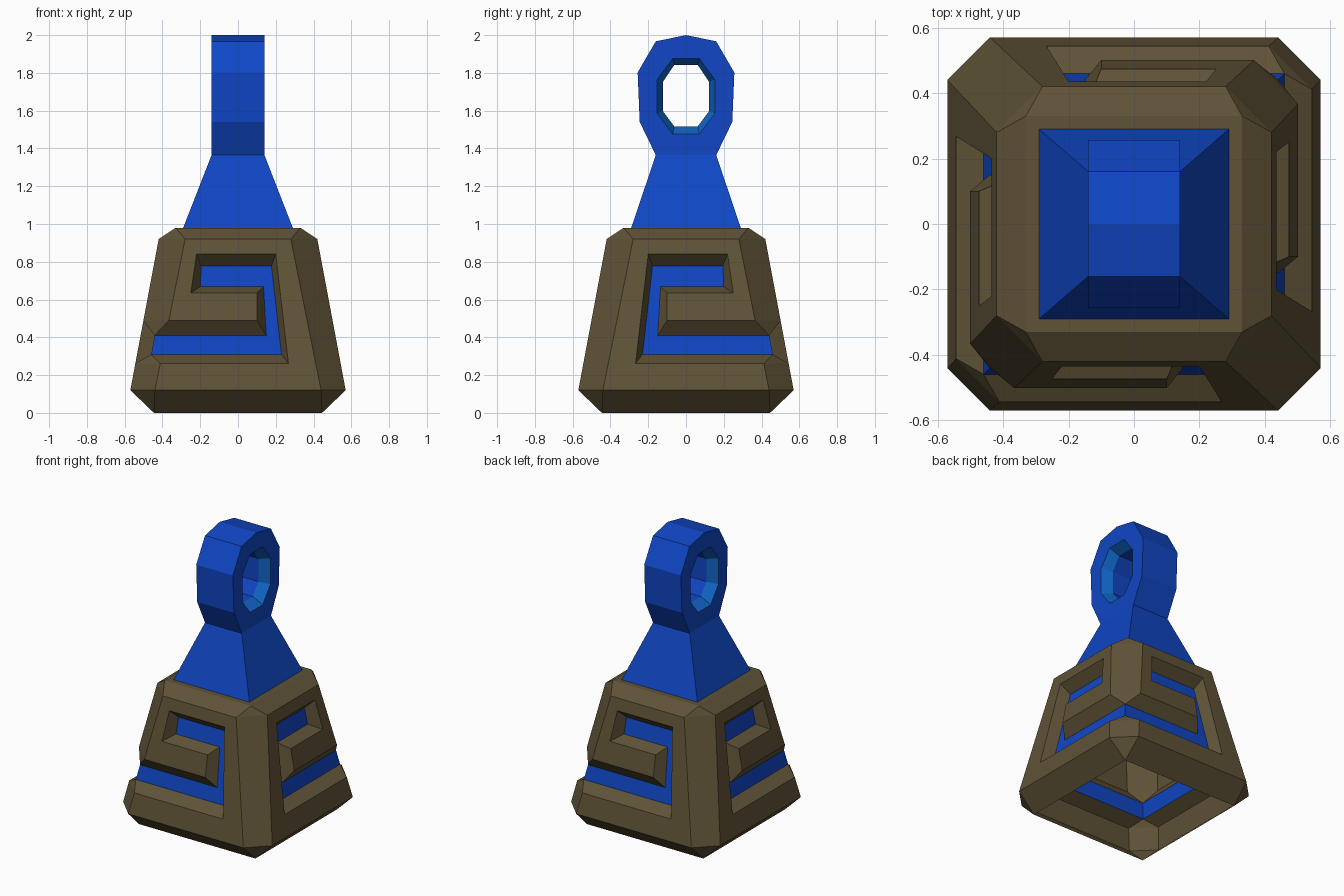
import bpy
import bmesh

cube = bpy.data.objects.get("Cube")
if cube:
    bpy.data.objects.remove(cube, do_unlink=True)


def material(name, rgb):
    m = bpy.data.materials.new(name)
    m.use_nodes = True
    m.diffuse_color = (*rgb, 1)
    bsdf = m.node_tree.nodes["Principled BSDF"]
    bsdf.inputs["Base Color"].default_value = (*rgb, 1)
    bsdf.inputs["Roughness"].default_value = 0.7
    return m


BROWN = material("dark bronze", (0.115, 0.086, 0.038))
BLUE = material("royal blue", (0.005, 0.062, 0.56))
LIGHT = material("light blue", (0.005, 0.13, 0.56))


def add_face(bm, points, mat=0):
    f = bm.faces.new([bm.verts.new(p) for p in points])
    f.material_index = mat


def finish(bm, name, mats):
    bmesh.ops.remove_doubles(bm, verts=bm.verts, dist=0.0005)
    bmesh.ops.recalc_face_normals(bm, faces=bm.faces)
    mesh = bpy.data.meshes.new(name)
    bm.to_mesh(mesh)
    bm.free()
    for m in mats:
        mesh.materials.append(m)
    obj = bpy.data.objects.new(name, mesh)
    bpy.context.collection.objects.link(obj)
    return obj


# Sloped body: depth of a side and half width of its flat panel at height z
LOW, HIGH, TOP = 0.12, 0.92, 0.98
FOOT, CROWN, NECK = 0.445, 0.33, 0.29
INSET = 0.075


def depth(z):
    return 0.57 - 0.1875 * (z - LOW)


def width(z):
    return 0.44 - 0.2 * (z - LOW)


# Four sides, mirrored over one diagonal and turned half round
SIDES = [
    lambda u, d, z: (u, -d, z),
    lambda u, d, z: (-d, u, z),
    lambda u, d, z: (-u, d, z),
    lambda u, d, z: (d, -u, z),
]

# Hooked channel: rim on the panel, and its floor
RIM = [(-width(0.49), 0.49), (0.10, 0.49), (0.10, 0.635), (-0.25, 0.635),
       (-0.22, 0.84), (0.20, 0.84), (0.267, 0.262), (-width(0.262), 0.262)]
FLOOR = [(INSET - depth(0.41), 0.41), (0.15, 0.41), (0.135, 0.668), (-0.20, 0.668),
         (-0.195, 0.778), (0.177, 0.778), (0.23, 0.31), (INSET - depth(0.31), 0.31)]

bm = bmesh.new()
for side in SIDES:
    def rim(p):
        return side(p[0], depth(p[1]), p[1])

    def floor(p):
        return side(p[0], depth(p[1]) - INSET, p[1])

    # Panel, channel walls and channel floor
    panel = [(-width(LOW), LOW), (width(LOW), LOW), (width(HIGH), HIGH), (-width(HIGH), HIGH)]
    add_face(bm, [rim(p) for p in panel + RIM])
    for i in range(len(RIM) - 1):
        add_face(bm, [rim(RIM[i]), rim(RIM[i + 1]), floor(FLOOR[i + 1]), floor(FLOOR[i])])
    add_face(bm, [floor(p) for p in FLOOR], 1)

    # Bevels to the foot and crown, and the flat crown border
    for z, end, end_z in ((LOW, FOOT, 0), (HIGH, CROWN, TOP)):
        add_face(bm, [rim((-width(z), z)), rim((width(z), z)),
                      side(end, end, end_z), side(-end, end, end_z)])
    add_face(bm, [side(-CROWN, CROWN, TOP), side(CROWN, CROWN, TOP),
                  side(NECK, NECK, TOP), side(-NECK, NECK, TOP)])

# Bevelled corners: two are whole, two are crossed by the channel
for turn in (1, -1):
    for sx in (-1, 1):
        def pair(z):
            return [(sx * turn * width(z), -turn * depth(z), z),
                    (sx * turn * depth(z), -turn * width(z), z)]

        def tip(d, z):
            return (sx * turn * d, -turn * d, z)

        def strip(z0, z1):
            add_face(bm, pair(z0) + pair(z1)[::-1])

        add_face(bm, pair(LOW) + [tip(FOOT, 0)])
        add_face(bm, pair(HIGH) + [tip(CROWN, TOP)])
        if sx > 0:
            strip(LOW, HIGH)
        else:
            strip(LOW, 0.262)
            strip(0.49, HIGH)
            add_face(bm, pair(0.262) + [tip(depth(0.31) - INSET, 0.31)])
            add_face(bm, pair(0.49) + [tip(depth(0.41) - INSET, 0.41)])
finish(bm, "body", [BROWN, BLUE])

# Hanger: tapered neck carrying a loop with a bevelled eight-sided eye
HALF, WAIST, SHOULDER = 0.14, 0.16, 1.365
bm = bmesh.new()
base = [(-NECK, -NECK), (NECK, -NECK), (NECK, NECK), (-NECK, NECK)]
neck = [(-HALF, -WAIST), (HALF, -WAIST), (HALF, WAIST), (-HALF, WAIST)]
for i in range(4):
    j = (i + 1) % 4
    add_face(bm, [(*base[i], TOP), (*base[j], TOP), (*neck[j], SHOULDER), (*neck[i], SHOULDER)])


def mirrored(right):
    return right + [(-y, z) for y, z in reversed(right)]


# Profiles run from the bottom up the right side and down the left
outer = mirrored([(WAIST, SHOULDER), (0.245, 1.54), (0.256, 1.802), (0.16, 1.967), (0, 2.0)])
outer.pop(5)
eye = mirrored([(0.07, 1.476), (0.153, 1.585), (0.153, 1.765), (0.07, 1.876)])
bore = mirrored([(0.062, 1.517), (0.122, 1.597), (0.122, 1.753), (0.062, 1.842)])


def band(loop_a, xa, loop_b, xb, mat, closed=True):
    for i in range(len(loop_a) - (not closed)):
        j = (i + 1) % len(loop_a)
        add_face(bm, [(xa, *loop_a[i]), (xa, *loop_a[j]), (xb, *loop_b[j]), (xb, *loop_b[i])], mat)


band(outer, -HALF, outer, HALF, 0, closed=False)
band(bore, -HALF / 2, bore, HALF / 2, 0)
for x in (-HALF, HALF):
    band(eye, x, bore, x / 2, 1)
    # Each cheek is two halves meeting on the centre line
    for s in (-1, 1):
        half_out = [(s * y, z) for y, z in outer[:5]]
        half_eye = [(s * y, z) for y, z in reversed(eye[:4])]
        ring = half_out + [(0, eye[3][1])] + half_eye + [(0, eye[0][1]), (0, SHOULDER)]
        add_face(bm, [(x, *p) for p in ring])
finish(bm, "hanger", [BLUE, LIGHT])
